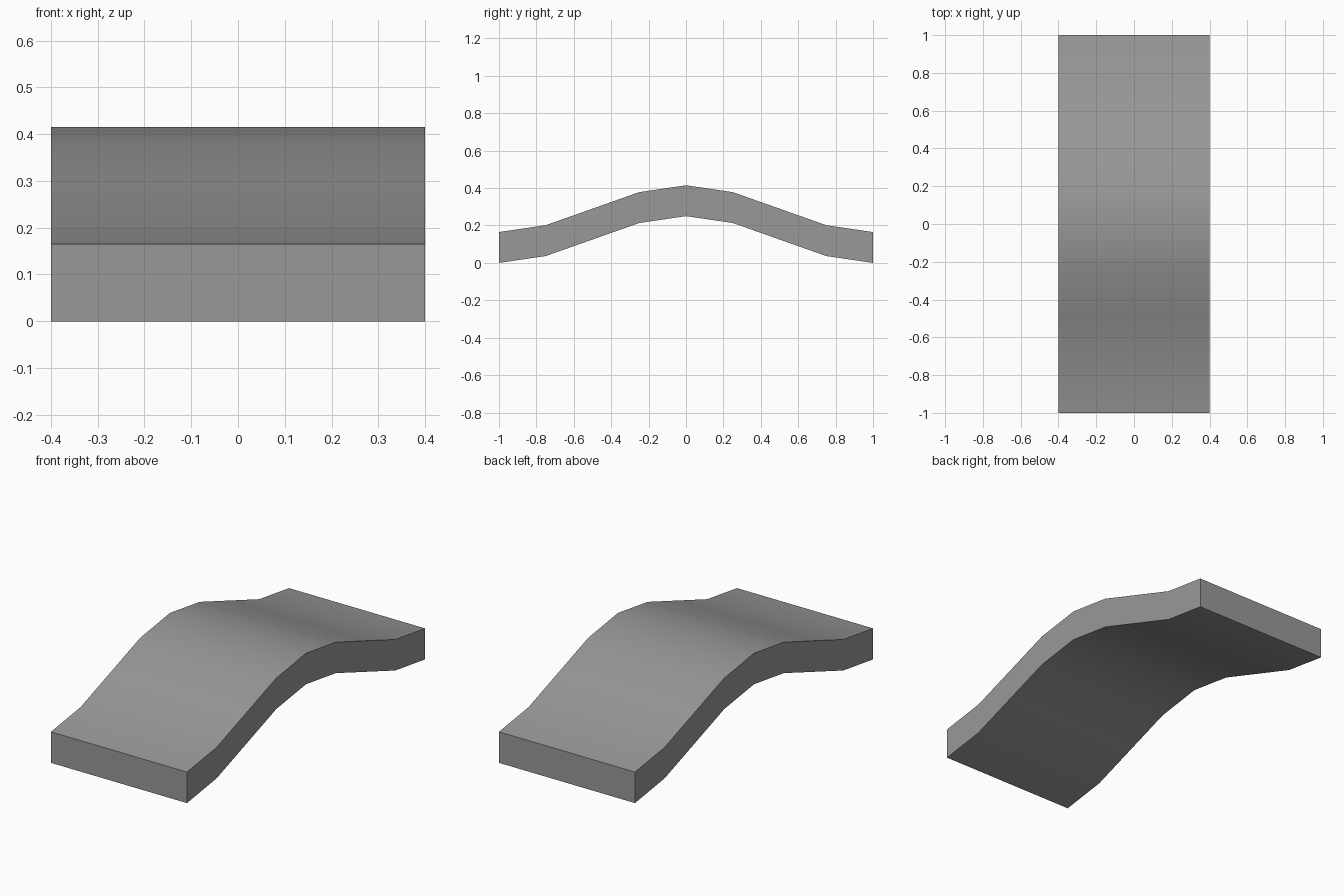
import bpy
import bmesh
import math

if "Cube" in bpy.data.objects:
    bpy.data.objects.remove(bpy.data.objects["Cube"], do_unlink=True)

HALF_WIDTH, THICKNESS, RISE, SEGMENTS = 0.4, 0.165, 0.25, 8

# Plain grey material
grey = bpy.data.materials.new("mid grey")
grey.use_nodes = True
colour = (0.315, 0.315, 0.315, 1)
grey.diffuse_color = colour
grey.node_tree.nodes["Principled BSDF"].inputs["Base Color"].default_value = colour

# Wave profile along the length, following one cosine period
lower = []
for i in range(SEGMENTS + 1):
    y = -1 + 2 * i / SEGMENTS
    lower.append((y, RISE / 2 * (1 + math.cos(math.pi * y))))

# Slab: strips of side faces, extruded across the width
bm = bmesh.new()
bottom = [bm.verts.new((-HALF_WIDTH, y, z)) for y, z in lower]
top = [bm.verts.new((-HALF_WIDTH, y, z + THICKNESS)) for y, z in lower]
side = [bm.faces.new((bottom[i], bottom[i + 1], top[i + 1], top[i]))
        for i in range(SEGMENTS)]
extruded = bmesh.ops.extrude_face_region(bm, geom=side, use_keep_orig=True)
moved = [g for g in extruded["geom"] if isinstance(g, bmesh.types.BMVert)]
bmesh.ops.translate(bm, verts=moved, vec=(2 * HALF_WIDTH, 0, 0))
bmesh.ops.recalc_face_normals(bm, faces=bm.faces)

mesh = bpy.data.meshes.new("curved_slab")
bm.to_mesh(mesh)
bm.free()
mesh.materials.append(grey)
slab = bpy.data.objects.new("curved_slab", mesh)
bpy.context.collection.objects.link(slab)

# Smooth along the wave, sharp at the rim
bpy.ops.object.select_all(action="DESELECT")
slab.select_set(True)
bpy.context.view_layer.objects.active = slab
bpy.ops.object.shade_smooth_by_angle(angle=math.radians(40))
